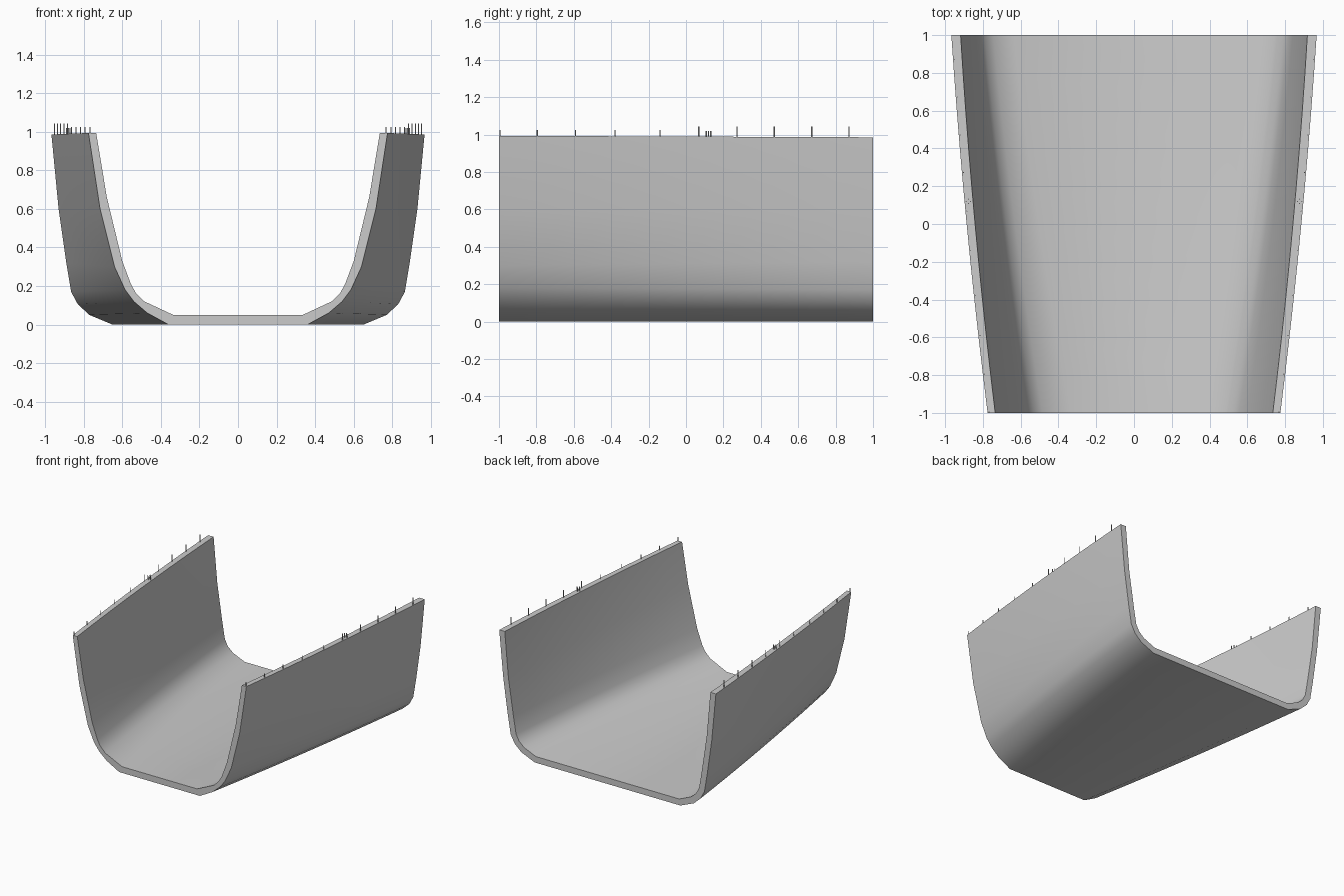
import bpy, bmesh, math
from mathutils import Matrix

cube = bpy.data.objects.get("Cube")
if cube:
    bpy.data.objects.remove(cube, do_unlink=True)

grey = bpy.data.materials.new("light grey")
grey.use_nodes = True
colour = (0.6, 0.6, 0.6, 1)
grey.diffuse_color = colour
grey.node_tree.nodes["Principled BSDF"].inputs["Base Color"].default_value = colour

# Half sections (x, z) from floor to rim, at the narrow and the wide end
front_outer = [(.36, 0), (.47, .06), (.54, .12), (.585, .18), (.64, .3), (.715, .6), (.775, .993)]
front_inner = [(.335, .05), (.485, .12), (.53, .165), (.555, .21), (.6, .33), (.68, .66), (.735, .993)]
back_outer = [(.65, 0), (.77, .05), (.83, .105), (.865, .17), (.89, .32), (.93, .6), (.967, .985)]
back_inner = [(.64, .05), (.745, .095), (.79, .135), (.817, .185), (.84, .32), (.885, .62), (.918, .985)]


def section(front, back, y):
    """Blend the end sections, with the walls bowing out slightly midway."""
    t = (y + 1) / 2
    bow = 0.015 * (1 - y * y)
    return [(a[0] + (b[0] - a[0]) * t + bow, a[1] + (b[1] - a[1]) * t)
            for a, b in zip(front, back)]


def finish(name, bm):
    bmesh.ops.recalc_face_normals(bm, faces=bm.faces)
    mesh = bpy.data.meshes.new(name)
    bm.to_mesh(mesh)
    bm.free()
    obj = bpy.data.objects.new(name, mesh)
    bpy.context.collection.objects.link(obj)
    mesh.materials.append(grey)
    return obj


# Tapered trough shell, lofted through closed U sections
bm = bmesh.new()
rings = []
steps = 10
for i in range(steps + 1):
    y = -1 + 2 * i / steps
    out = section(front_outer, back_outer, y)
    inn = section(front_inner, back_inner, y)
    loop = [(-x, z) for x, z in reversed(out)] + out
    loop += list(reversed(inn)) + [(-x, z) for x, z in inn]
    rings.append([bm.verts.new((x, y, z)) for x, z in loop])
n = len(rings[0])
for a, b in zip(rings, rings[1:]):
    for k in range(n):
        m = (k + 1) % n
        bm.faces.new((a[k], a[m], b[m], b[k]))
for ring in (rings[0], rings[-1]):
    for k in range(n // 2 - 1):
        bm.faces.new((ring[k], ring[k + 1], ring[n - 2 - k], ring[n - 1 - k]))
shell = finish("trough_shell", bm)
bpy.ops.object.select_all(action='DESELECT')
shell.select_set(True)
bpy.context.view_layer.objects.active = shell
bpy.ops.object.shade_smooth_by_angle(angle=math.radians(35))


def add_pin(bm, x, y, top, radius=0.003):
    base = 0.97
    bmesh.ops.create_cone(bm, cap_ends=True, segments=6, radius1=radius, radius2=radius,
                          depth=top - base,
                          matrix=Matrix.Translation((x, y, (top + base) / 2)))


# Thin pins along each rim, with a small cluster of four near the middle
pin_rows = [-.995, -.795, -.59, -.38, -.14, .068, .272, .472, .672, .872]
for name, side in (("left_rim_pins", 1), ("right_rim_pins", -1)):
    bm = bmesh.new()
    for y in pin_rows:
        x = section(front_outer, back_outer, y)[-1][0] - 0.008
        add_pin(bm, side * x, y, 1.043 if y > 0 else 1.024)
    centre = section(front_outer, back_outer, .12)[-1][0] - 0.02
    for dx, dy in ((.012, 0), (-.012, 0), (0, .012), (0, -.012)):
        add_pin(bm, side * (centre + dx), .12 + dy, 1.02)
    finish(name, bm)
